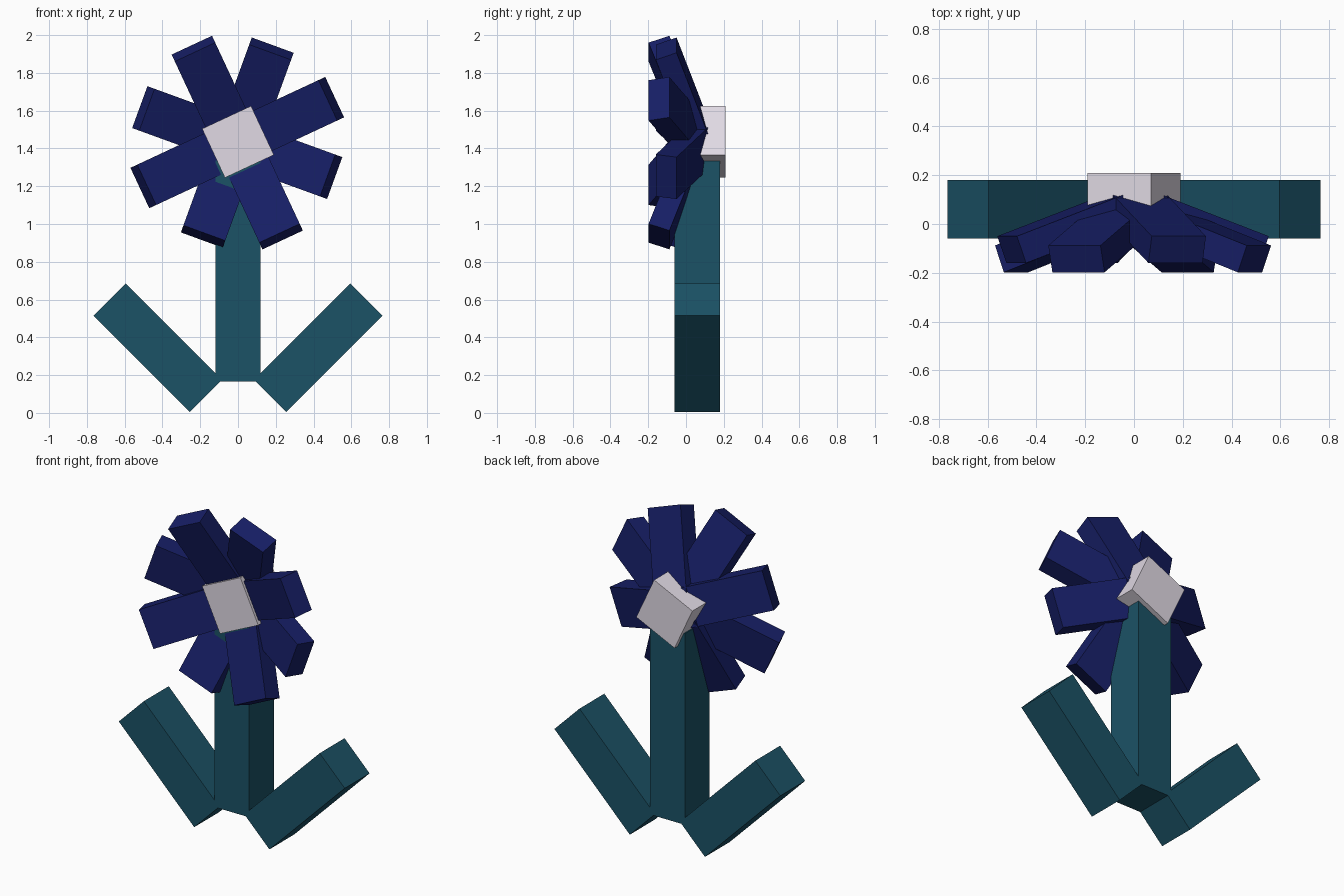
import bpy, bmesh
from math import sin, cos, radians
from mathutils import Matrix, Vector

if "Cube" in bpy.data.objects:
    bpy.data.objects.remove(bpy.data.objects["Cube"])


def material(name, rgb):
    m = bpy.data.materials.new(name)
    m.diffuse_color = (*rgb, 1)
    m.use_nodes = True
    m.node_tree.nodes["Principled BSDF"].inputs["Base Color"].default_value = m.diffuse_color
    return m


def box(name, size, center, rot, mat):
    """Flat-sided box of the given size, turned by a 3x3 rotation."""
    bm = bmesh.new()
    bmesh.ops.create_cube(bm, size=1)
    bmesh.ops.scale(bm, vec=size, verts=bm.verts)
    me = bpy.data.meshes.new(name)
    bm.to_mesh(me)
    bm.free()
    me.materials.append(mat)
    ob = bpy.data.objects.new(name, me)
    ob.matrix_world = Matrix.Translation(center) @ rot.to_4x4()
    bpy.context.collection.objects.link(ob)
    return ob


green = material("stem_teal", (0.011, 0.084, 0.133))
navy = material("petal_navy", (0.008, 0.013, 0.13))
pale = material("center_pale", (0.75, 0.70, 0.78))

# Stem
box("stem", (0.236, 0.24, 1.17), (0, 0.06, 0.75), Matrix.Identity(3), green)

# Leaves, leaning out at 45 degrees on both sides
for side, s in (("left", -1), ("right", 1)):
    box(f"leaf_{side}", (0.24, 0.24, 0.722), (s * 0.425, 0.06, 0.345),
        Matrix.Rotation(s * radians(45), 3, 'Y'), green)

# Flower center
box("flower_center", (0.286, 0.286, 0.286), (0, 0.067, 1.435),
    Matrix.Rotation(radians(-25), 3, 'Y'), pale)

# Petals: two alternating rings of four, tilted forward
TILT, LENGTH, THICK, WIDTH = radians(20), 0.5, 0.117, 0.236
hub = Vector((-0.004, 0, 1.431))
for i in range(8):
    a = radians(25 + 45 * i)
    tip_r, tip_y = ((0.569, -0.088), (0.549, -0.05))[i % 2]
    radial = Vector((cos(a), 0, sin(a)))
    back = Vector((0, 1, 0))
    along = radial * cos(TILT) - back * sin(TILT)
    normal = radial * sin(TILT) + back * cos(TILT)
    rot = Matrix((along, normal, along.cross(normal))).transposed()
    center = hub + radial * tip_r + back * tip_y - along * LENGTH / 2 - normal * THICK / 2
    box(f"petal_{i + 1}", (LENGTH, THICK, WIDTH), center, rot, navy)
